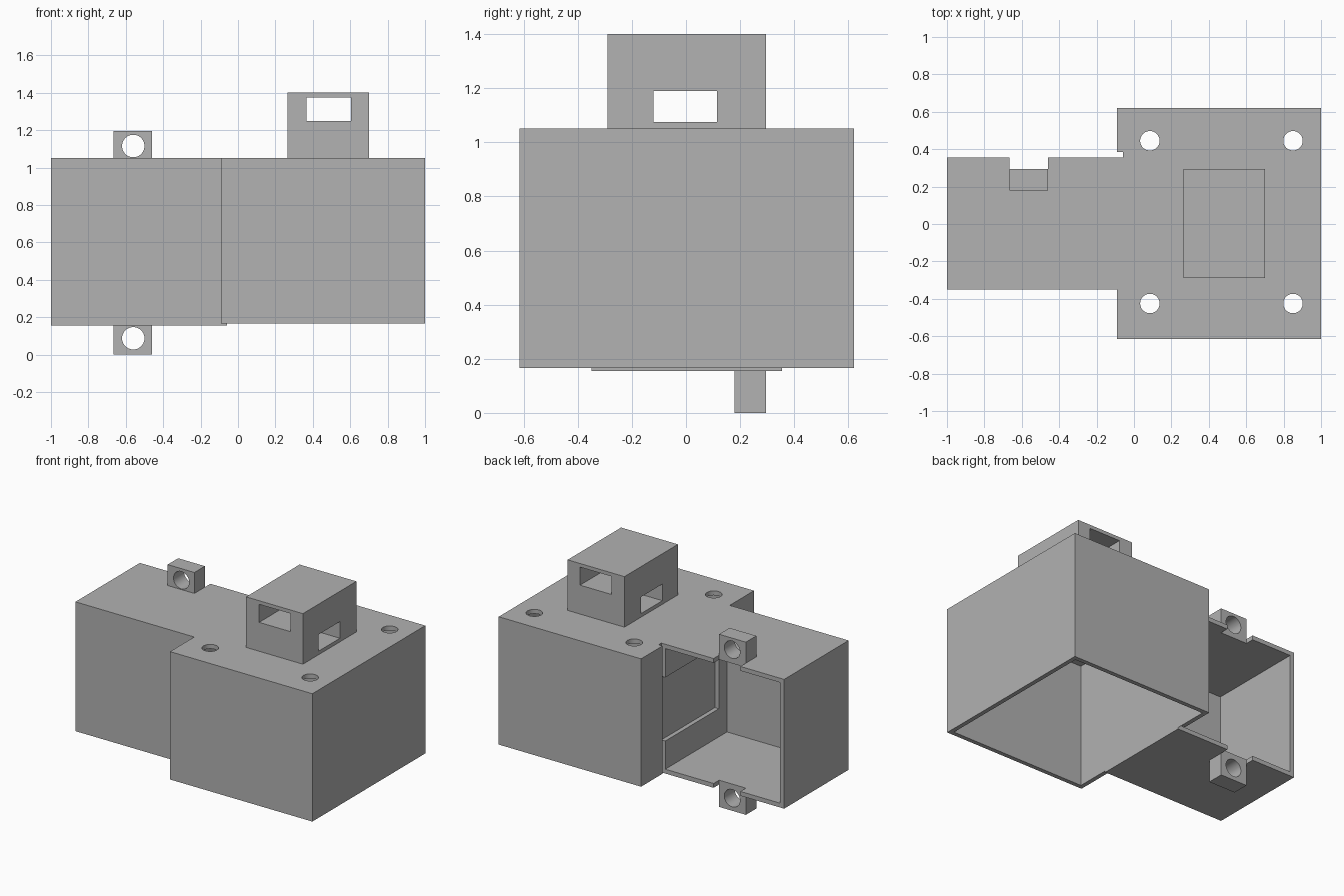
import bpy
import math
from mathutils import Matrix

cube = bpy.data.objects.get("Cube")
if cube:
    bpy.data.objects.remove(cube, do_unlink=True)

grey = bpy.data.materials.new("plain_grey")
grey.use_nodes = True
colour = (0.445, 0.445, 0.445, 1)
grey.diffuse_color = colour
grey.node_tree.nodes["Principled BSDF"].inputs["Base Color"].default_value = colour


def box(name, xs, ys, zs):
    """Axis-aligned box given its range on each axis."""
    bpy.ops.mesh.primitive_cube_add(size=1)
    ob = bpy.context.object
    ob.name = name
    spans = (xs, ys, zs)
    centre = Matrix.Translation([(a + b) / 2 for a, b in spans])
    scale = Matrix.Diagonal([b - a for a, b in spans] + [1])
    ob.data.transform(centre @ scale)
    ob.data.materials.append(grey)
    return ob


def rod(centre, radius, length, along_y=False):
    """Round cutter, upright or lying along y."""
    bpy.ops.mesh.primitive_cylinder_add(vertices=48, radius=radius, depth=length)
    ob = bpy.context.object
    turn = Matrix.Rotation(math.pi / 2 if along_y else 0, 4, "X")
    ob.data.transform(Matrix.Translation(centre) @ turn)
    ob.data.materials.append(grey)
    return ob


def cut(target, *cutters):
    """Subtract the cutters from the target, then discard them."""
    for cutter in cutters:
        cutter.hide_render = True
        mod = target.modifiers.new("cut", "BOOLEAN")
        mod.operation = "DIFFERENCE"
        mod.solver = "EXACT"
        mod.object = cutter
        bpy.ops.object.select_all(action="DESELECT")
        bpy.context.view_layer.objects.active = target
        target.select_set(True)
        bpy.ops.object.modifier_apply(modifier=mod.name)
        bpy.data.objects.remove(cutter, do_unlink=True)
    bpy.ops.object.shade_smooth_by_angle(angle=math.radians(30))


WALL = 0.03
TOP = 1.05
JOINT = -0.06           # where the two housings meet
LUG_X = (-0.665, -0.46)
LUG_BACK = 0.295

# Large housing: open underneath, side slot for the small one, lid holes
large = box("large_housing", (JOINT - WALL, 1), (-0.615, 0.62), (0.165, TOP))
cut(large,
    box("cavity", (JOINT, 1 - WALL), (-0.615 + WALL, 0.62 - WALL), (0, TOP - WALL)),
    box("slot", (-0.2, JOINT), (-0.35, 0.385), (0, 1.2)),
    *[rod((x, y, TOP), 0.052, 0.3) for x in (0.085, 0.85) for y in (-0.425, 0.445)])

# Small housing: open at the back, window into the large one, lug notches
small = box("small_housing", (-1, JOINT), (-0.35, 0.355), (0.155, TOP))
cut(small,
    box("cavity", (-1 + WALL, JOINT - WALL), (-0.35 + WALL, 0.6), (0.155 + WALL, TOP - WALL)),
    box("window", (-0.2, 0.1), (-0.23, 0.6), (0.38, 0.82)),
    box("notch", LUG_X, (LUG_BACK, 0.6), (0, 1.2)))

# Strap block with two crossing tunnels at different heights
block = box("strap_block", (0.265, 0.7), (-0.29, LUG_BACK), (TOP, 1.4))
cut(block,
    box("upper_tunnel", (0.365, 0.605), (-1, 1), (1.25, 1.375)),
    box("lower_tunnel", (0, 1), (-0.12, 0.115), (1.075, 1.19)))

# Fixing lugs above and below the small housing
for name, zs, hole_z in (("upper_lug", (TOP, 1.195), 1.115), ("lower_lug", (0, 0.155), 0.087)):
    lug = box(name, LUG_X, (0.18, LUG_BACK), zs)
    cut(lug, rod((-0.56, 0.24, hole_z), 0.06, 0.5, along_y=True))
